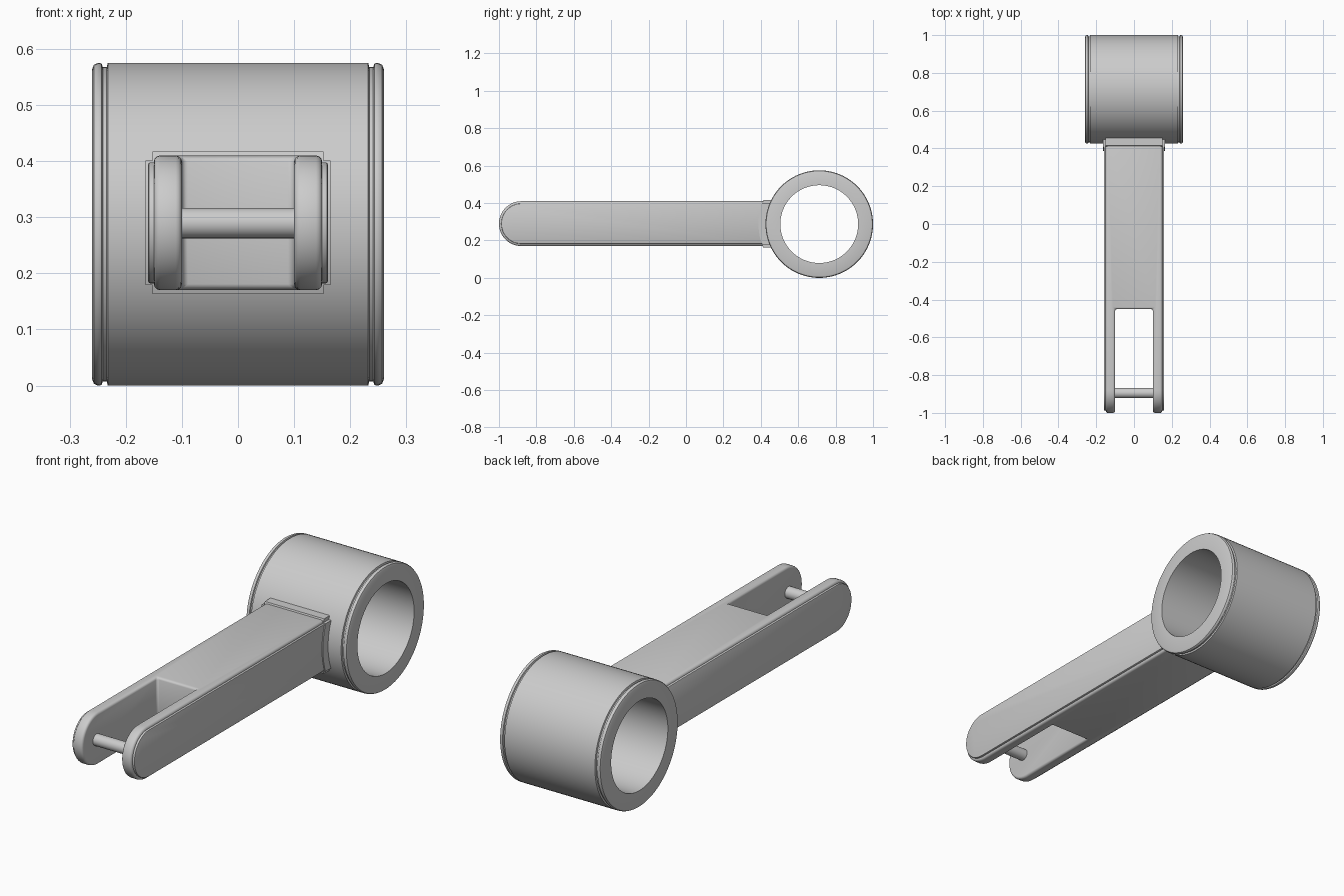
import bpy, bmesh, math

if "Cube" in bpy.data.objects:
    bpy.data.objects.remove(bpy.data.objects["Cube"])

CY, CZ = 0.7125, 0.2875      # ring axis
AZ = 0.29                    # arm centre height


def finish(name, bm):
    bmesh.ops.recalc_face_normals(bm, faces=bm.faces)
    me = bpy.data.meshes.new(name)
    bm.to_mesh(me)
    bm.free()
    ob = bpy.data.objects.new(name, me)
    bpy.context.collection.objects.link(ob)
    return ob


def extrude_x(name, pts, x0, x1):
    """Prism along x from a (y, z) outline."""
    bm = bmesh.new()
    f = bm.faces.new([bm.verts.new((x0, y, z)) for y, z in pts])
    r = bmesh.ops.extrude_face_region(bm, geom=[f])
    vs = [v for v in r["geom"] if isinstance(v, bmesh.types.BMVert)]
    bmesh.ops.translate(bm, verts=vs, vec=(x1 - x0, 0, 0))
    return finish(name, bm)


def rounded_bar(radius, yc=-0.88, back=0.47, n=24):
    """Side outline of the arm: half-round nose, square back."""
    arc = [math.pi / 2 + math.pi * i / n for i in range(n + 1)]
    pts = [(yc + radius * math.cos(a), AZ + radius * math.sin(a)) for a in arc]
    return pts + [(back, AZ - radius), (back, AZ + radius)]


def collar_outline(half, r_out=0.325, r_in=0.27, n=12):
    """Curved strip hugging the ring."""
    zs = [AZ - half + 2 * half * i / n for i in range(n + 1)]
    edge = lambda r: [(CY - math.sqrt(r * r - (z - CZ) ** 2), z) for z in zs]
    return edge(r_out) + edge(r_in)[::-1]


def bevel(ob, width, segments=3):
    m = ob.modifiers.new("round", 'BEVEL')
    m.width, m.segments, m.limit_method = width, segments, 'ANGLE'
    m.angle_limit = math.radians(40)


def apply_and_smooth(ob):
    bpy.ops.object.select_all(action='DESELECT')
    ob.select_set(True)
    bpy.context.view_layer.objects.active = ob
    for m in list(ob.modifiers):
        bpy.ops.object.modifier_apply(modifier=m.name)
    bpy.ops.object.shade_smooth_by_angle(angle=math.radians(35))


# Ring sleeve: turned profile with a groove near each rim
half = [(0.232, 0.2875), (0.234, 0.28), (0.241, 0.28), (0.243, 0.286),
        (0.246, 0.2875), (0.252, 0.2868), (0.257, 0.284), (0.26, 0.276),
        (0.26, 0.208)]
profile = half + [(-x, r) for x, r in reversed(half)]
bm = bmesh.new()
N = 96
rows = []
for i in range(N):
    a = 2 * math.pi * i / N
    rows.append([bm.verts.new((x, CY + r * math.cos(a), CZ + r * math.sin(a)))
                 for x, r in profile])
for i in range(N):
    p, q = rows[i], rows[(i + 1) % N]
    for j in range(len(profile)):
        k = (j + 1) % len(profile)
        bm.faces.new((p[j], p[k], q[k], q[j]))
parts = [finish("ring_sleeve", bm)]

# Forked arm: rounded bar with a slot cut from its nose
arm = extrude_x("forked_arm", rounded_bar(0.12), -0.15, 0.15)
cutter = extrude_x("slot_cutter", [(-1.2, 0), (-0.45, 0), (-0.45, 0.6), (-1.2, 0.6)], -0.1, 0.1)
cut = arm.modifiers.new("slot", 'BOOLEAN')
cut.object, cut.operation, cut.solver = cutter, 'DIFFERENCE', 'EXACT'
bevel(arm, 0.011)
parts.append(arm)

# Raised side plates
for side, name in ((-1, "side_plate_left"), (1, "side_plate_right")):
    plate = extrude_x(name, rounded_bar(0.108), side * 0.14, side * 0.16)
    bevel(plate, 0.004, 2)
    parts.append(plate)

# Stepped collar where the arm meets the ring
parts.append(extrude_x("collar_tall", collar_outline(0.127), -0.152, 0.152))
parts.append(extrude_x("collar_wide", collar_outline(0.111), -0.165, 0.165))

# Cross pin between the prongs
pin = [(-0.895 + 0.027 * math.cos(2 * math.pi * i / 32),
        CZ + 0.002 + 0.027 * math.sin(2 * math.pi * i / 32)) for i in range(32)]
parts.append(extrude_x("cross_pin", pin, -0.11, 0.11))

for ob in parts:
    apply_and_smooth(ob)
bpy.data.objects.remove(cutter)
